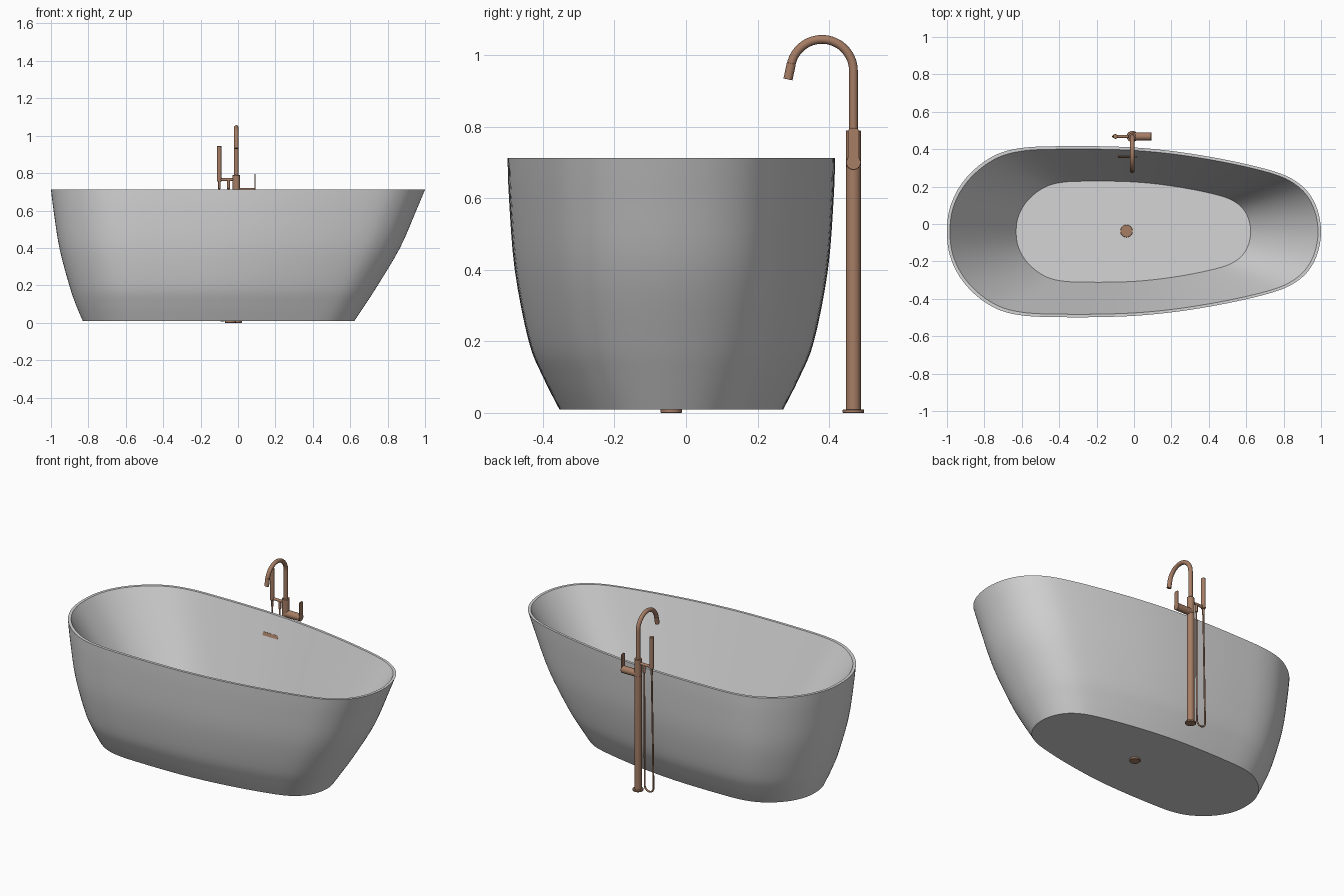
import bpy, bmesh, math
from mathutils import Vector, Matrix

if "Cube" in bpy.data.objects:
    bpy.data.objects.remove(bpy.data.objects["Cube"])

CY = -0.041            # tub centre line in y
TX, TY = -0.009, 0.468  # tap column position
FLOOR = 0.17           # height of the inside floor


def material(name, rgb):
    m = bpy.data.materials.new(name)
    m.diffuse_color = (*rgb, 1)
    m.use_nodes = True
    m.node_tree.nodes["Principled BSDF"].inputs["Base Color"].default_value = m.diffuse_color
    return m


GREY = material("tub_grey", (0.66, 0.66, 0.66))
BRONZE = material("brushed_bronze", (0.38, 0.205, 0.13))


def finish(name, bm, mat, angle=35):
    bmesh.ops.recalc_face_normals(bm, faces=bm.faces)
    me = bpy.data.meshes.new(name)
    bm.to_mesh(me)
    bm.free()
    ob = bpy.data.objects.new(name, me)
    bpy.context.collection.objects.link(ob)
    me.materials.append(mat)
    bpy.ops.object.select_all(action='DESELECT')
    ob.select_set(True)
    bpy.context.view_layer.objects.active = ob
    bpy.ops.object.shade_smooth_by_angle(angle=math.radians(angle))
    return ob


def loft(name, rings, mat):
    bm = bmesh.new()
    vs = [[bm.verts.new(p) for p in r] for r in rings]
    n = len(vs[0])
    for a, b in zip(vs, vs[1:]):
        for i in range(n):
            bm.faces.new((a[i], a[(i + 1) % n], b[(i + 1) % n], b[i]))
    bm.faces.new(vs[0])
    bm.faces.new(vs[-1])
    return finish(name, bm, mat)


def spline(pts, steps, closed):
    """Smooth curve through points of any dimension."""
    n, out = len(pts), []
    P = [Vector(p) for p in pts]
    get = (lambda i: P[i % n]) if closed else (lambda i: P[min(max(i, 0), n - 1)])
    for i in range(n if closed else n - 1):
        a, b, c, d = (get(i + k) for k in (-1, 0, 1, 2))
        for s in range(steps):
            t = s / steps
            out.append(b + (c - a) * (0.5 * t) + (a * 2 - b * 5 + c * 4 - d) * (0.5 * t * t)
                       + (b * 3 - a - c * 3 + d) * (0.5 * t ** 3))
    if not closed:
        out.append(P[-1])
    return out


def tube(name, path, radius, normal, mat=BRONZE, sides=24):
    """Sweep a circle along a planar path; radius may be a list."""
    P, nrm, rings = [Vector(p) for p in path], Vector(normal), []
    for i, p in enumerate(P):
        t = (P[min(i + 1, len(P) - 1)] - P[max(i - 1, 0)]).normalized()
        side = t.cross(nrm).normalized()
        r = radius[i] if isinstance(radius, list) else radius
        rings.append([p + (side * math.cos(k * math.tau / sides)
                           + nrm * math.sin(k * math.tau / sides)) * r for k in range(sides)])
    return loft(name, rings, mat)


def rod(name, a, b, radius, bevel=0.0015):
    """Straight round bar with softened ends."""
    a, b = Vector(a), Vector(b)
    d = (b - a).normalized()
    nrm = d.orthogonal().normalized()
    return tube(name, [a, a + d * bevel, b - d * bevel, b],
                [radius - bevel, radius, radius, radius - bevel], nrm, sides=32)


def plate(name, size, matrix, bevel):
    """Slab with its four local z corners rounded."""
    bm = bmesh.new()
    bmesh.ops.create_cube(bm, size=1)
    bmesh.ops.scale(bm, vec=size, verts=bm.verts)
    edges = [e for e in bm.edges if abs(e.verts[0].co.z - e.verts[1].co.z) > 1e-5]
    bmesh.ops.bevel(bm, geom=edges, offset=bevel, segments=6, profile=0.5, affect='EDGES')
    bmesh.ops.transform(bm, matrix=matrix, verts=bm.verts)
    return finish(name, bm, BRONZE)


# Tub: one egg-shaped outline, scaled level by level
half = [(-0.99, 0.23), (-0.955, 0.44), (-0.895, 0.635), (-0.81, 0.805), (-0.71, 0.925), (-0.58, 0.985),
        (-0.4, 1.0), (-0.2, 1.0), (0.0, 0.985), (0.2, 0.944), (0.4, 0.878), (0.6, 0.79),
        (0.77, 0.69), (0.865, 0.59), (0.935, 0.45), (0.982, 0.25)]
outline = spline([(-1, 0)] + half + [(1, 0)] + [(u, -w) for u, w in reversed(half)], 4, True)


def ring(level):
    z, left, right, width = level
    return [(u * (left + right) / 2 + (right - left) / 2, CY + w * width, z) for u, w in outline]


# height, left reach, right reach, half width
outer = [(0.01, 0.83, 0.622, 0.3125), (0.1, 0.868, 0.682, 0.358), (0.2, 0.902, 0.747, 0.398),
         (0.4, 0.955, 0.866, 0.437), (0.6, 0.986, 0.953, 0.453), (0.712, 1.0, 1.0, 0.457)]
inner = [(0.712, 0.984, 0.984, 0.441), (FLOOR, 0.63, 0.624, 0.27)]
inner_levels = [Vector(inner[0]).lerp(Vector(inner[1]), k / 6) for k in range(7)]
loft("bathtub", [ring(v) for v in spline(outer, 4, False) + inner_levels], GREY)

# Drain: cover inside and outlet underneath
rod("drain_cover", (-0.04, CY + 0.003, FLOOR - 0.005), (-0.04, CY + 0.003, FLOOR + 0.004), 0.033)
rod("drain_outlet", (-0.04, CY, 0.0), (-0.04, CY, 0.02), 0.03)

# Overflow slot lying on the sloped back wall
slope = math.atan2(0.171, 0.712 - FLOOR)
wall_y = CY + 0.441 - (0.712 - 0.6) * math.tan(slope) - 0.004
plate("overflow_slot", (0.1, 0.02, 0.008),
      Matrix.Translation((-0.035, wall_y, 0.6)) @ Matrix.Rotation(math.pi / 2 - slope, 4, 'X'), 0.003)

# Tap column
rod("tap_base", (TX, TY, 0), (TX, TY, 0.01), 0.03)
rod("tap_column", (TX, TY, 0.008), (TX, TY, 0.69), 0.0205)
rod("tap_body", (TX, TY, 0.688), (TX, TY, 0.79), 0.0205)

# Spout: straight riser, arch and angled nozzle
R, ay, az = 0.088, TY - 0.088, 0.956
arc = [(TX, ay + R * math.cos(a), az + R * math.sin(a))
       for a in (math.radians(168) * k / 28 for k in range(29))]
tube("spout", [(TX, TY, 0.78)] + arc, 0.0122, (1, 0, 0))
end, direction = Vector(arc[-1]), Vector((0, -0.208, -0.978))
rod("spout_nozzle", end - direction * 0.003, end + direction * 0.043, 0.0128, 0.0005)

# Side handle with upright lever
rod("handle_barrel", (TX, TY, 0.70), (0.093, TY, 0.70), 0.021)
plate("handle_lever", (0.03, 0.105, 0.005),
      Matrix.Translation((0.0905, TY, 0.7425)) @ Matrix.Rotation(math.pi / 2, 4, 'Z')
      @ Matrix.Rotation(math.pi / 2, 4, 'X'), 0.008)

# Hand shower on its arm
SX, HX = -0.1, -0.05
rod("shower_arm", (TX, TY, 0.765), (SX - 0.012, TY, 0.765), 0.008)
rod("hand_shower", (SX, TY, 0.755), (SX, TY, 0.945), 0.0125)
rod("hand_shower_neck", (SX, TY, 0.715), (SX, TY, 0.757), 0.006)
rod("hose_connector", (HX, TY, 0.715), (HX, TY, 0.765), 0.008)

# Hose hanging in a long loop that swings slightly outwards
left, right = SX - 0.012, HX - 0.004
hr, hc = (right - left) / 2, (right + left) / 2
loop = [(hc - hr * math.cos(a), TY, 0.04 - hr * math.sin(a))
        for a in (math.pi * k / 16 for k in range(17))]
tube("shower_hose", [(SX, TY, 0.72)] + loop + [(HX, TY, 0.72)], 0.005, (0, 1, 0), sides=12)
